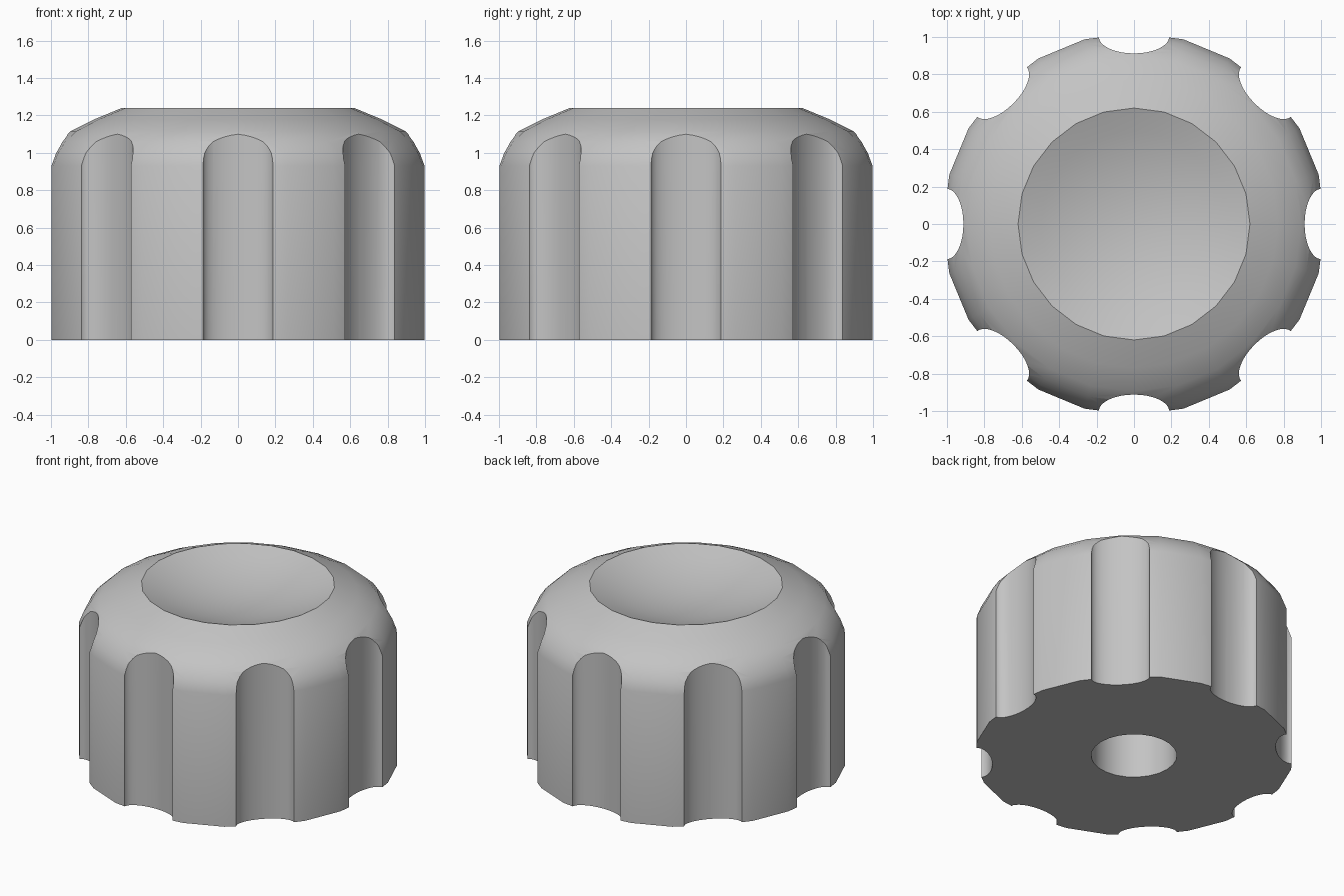
import bpy, bmesh, math
from mathutils import Matrix

if "Cube" in bpy.data.objects:
    bpy.data.objects.remove(bpy.data.objects["Cube"])

SIDES = 24

grey = bpy.data.materials.new("grey_plastic")
grey.diffuse_color = (0.55, 0.55, 0.55, 1)
grey.use_nodes = True
grey.node_tree.nodes["Principled BSDF"].inputs["Base Color"].default_value = grey.diffuse_color


def make_object(name, bm):
    bmesh.ops.recalc_face_normals(bm, faces=bm.faces)
    mesh = bpy.data.meshes.new(name)
    bm.to_mesh(mesh)
    bm.free()
    mesh.materials.append(grey)
    obj = bpy.data.objects.new(name, mesh)
    bpy.context.collection.objects.link(obj)
    return obj


# Knob profile: shaft hole, flat base, straight side, rounded shoulder
profile = [(0, 0.7), (0.275, 0.7), (0.275, 0), (1.022, 0), (1.022, 0.93),
           (0.995, 1.0), (0.955, 1.06), (0.895, 1.115), (0.77, 1.178), (0.62, 1.24)]

# Concave finger dish in the top
DISH_R, DISH_DEPTH = 0.62, 0.13
for i in range(4, -1, -1):
    r = DISH_R * i / 5
    profile.append((r, 1.24 - DISH_DEPTH * (1 - (r / DISH_R) ** 2)))

bm = bmesh.new()
verts = [bm.verts.new((r, 0, z)) for r, z in profile]
edges = [bm.edges.new(pair) for pair in zip(verts, verts[1:])]
bmesh.ops.spin(bm, geom=verts + edges, cent=(0, 0, 0), axis=(0, 0, 1),
               angle=2 * math.pi, steps=SIDES, use_merge=True)
bmesh.ops.remove_doubles(bm, verts=bm.verts, dist=1e-4)
knob = make_object("knob", bm)

# Eight upright oval cutters for the grip flutes
bm = bmesh.new()
for i in range(8):
    place = (Matrix.Rotation(i * math.pi / 4, 4, 'Z')
             @ Matrix.Translation((1.0, 0, 0.6))
             @ Matrix.Diagonal((0.088, 0.188, 1, 1)))
    bmesh.ops.create_cone(bm, cap_ends=True, segments=32, radius1=1, radius2=1,
                          depth=1.6, matrix=place)
cutter = make_object("flute_cutter", bm)

cut = knob.modifiers.new("flutes", 'BOOLEAN')
cut.operation = 'DIFFERENCE'
cut.solver = 'EXACT'
cut.object = cutter
bpy.context.view_layer.objects.active = knob
knob.select_set(True)
cutter.select_set(False)
bpy.ops.object.modifier_apply(modifier=cut.name)
bpy.data.objects.remove(cutter)

bpy.ops.object.shade_smooth_by_angle(angle=math.radians(30))
